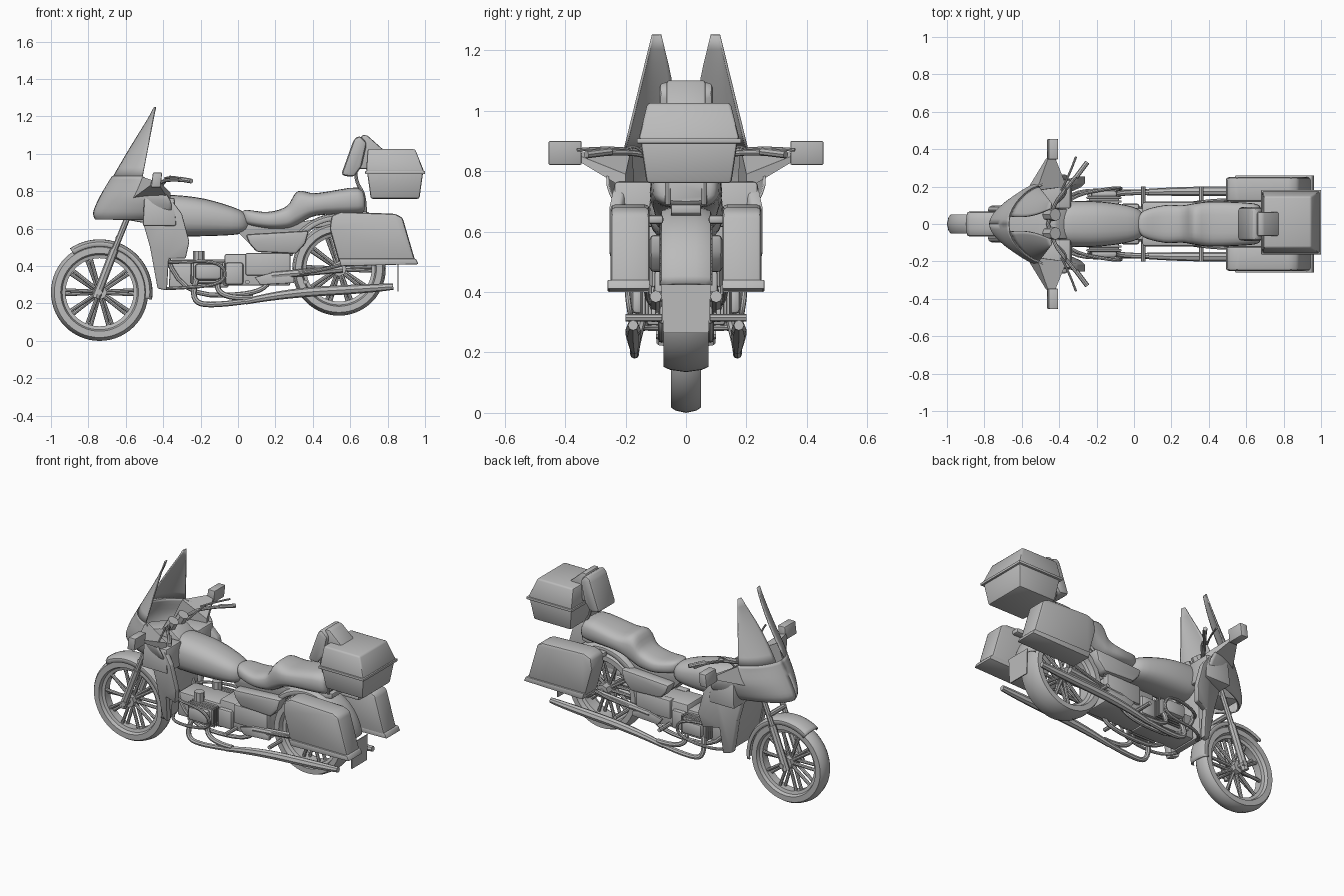
import bpy, bmesh
from math import sin, cos, pi, radians
from mathutils import Vector

default_cube = bpy.data.objects.get("Cube")
if default_cube:
    bpy.data.objects.remove(default_cube)

grey = bpy.data.materials.new("plain_grey")
grey.use_nodes = True
grey.diffuse_color = (.5, .5, .5, 1)
grey.node_tree.nodes["Principled BSDF"].inputs["Base Color"].default_value = grey.diffuse_color


def add(name, mesh, mirror=False, thick=0):
    """Make an object, optionally mirrored to the other side or thickened."""
    mesh.materials.clear()
    mesh.materials.append(grey)
    mesh.shade_smooth()
    mesh.set_sharp_from_angle(angle=radians(38))
    part = bpy.data.objects.new(name, mesh)
    bpy.context.scene.collection.objects.link(part)
    if thick:
        solid = part.modifiers.new("Thickness", 'SOLIDIFY')
        solid.thickness = thick
        solid.offset = 0
    if mirror:
        flip = part.modifiers.new("Mirror", 'MIRROR')
        flip.use_axis = (False, True, False)


def finish(name, bm, bevel=0, **options):
    if bevel:
        bmesh.ops.bevel(bm, geom=bm.edges[:], offset=bevel, segments=2,
                        affect='EDGES', profile=.5)
    bmesh.ops.recalc_face_normals(bm, faces=bm.faces[:])
    mesh = bpy.data.meshes.new(name)
    bm.to_mesh(mesh)
    bm.free()
    add(name, mesh, **options)


def skin(name, rows, wrap_row=False, wrap_all=False, caps=False, **options):
    """Skin rows of points into a sheet, tube or ring."""
    bm = bmesh.new()
    verts = [[bm.verts.new(point) for point in row] for row in rows]
    count, width = len(verts), len(verts[0])
    for i in range(count if wrap_all else count - 1):
        row, following = verts[i], verts[(i + 1) % count]
        for j in range(width if wrap_row else width - 1):
            k = (j + 1) % width
            bm.faces.new((row[j], row[k], following[k], following[j]))
    if caps:
        bm.faces.new(verts[0])
        bm.faces.new(verts[-1])
    finish(name, bm, **options)


def flow(keys, steps=4):
    """Pass a smooth curve through the key values."""
    keys = [Vector(key) for key in keys]
    result = []
    for i in range(len(keys) - 1):
        before, start, end = keys[max(i - 1, 0)], keys[i], keys[i + 1]
        after = keys[min(i + 2, len(keys) - 1)]
        for step in range(steps):
            t = step / steps
            result.append(start + (end - before) * t / 2
                          + (before * 2 - start * 5 + end * 4 - after) * t * t / 2
                          + (start * 3 - before - end * 3 + after) * t ** 3 / 2)
    return result + [keys[-1]]


def loft(name, keys, power=2.8):
    """Rounded cross-sections along x: (x, bottom, top, half width)."""
    def squared(value):
        return abs(value) ** (2 / power) * (1 if value > 0 else -1)
    angles = [2 * pi * i / 24 for i in range(24)]
    rows = [[(x, half * squared(cos(a)), (low + high + (high - low) * squared(sin(a))) / 2)
             for a in angles] for x, low, high, half in flow(keys)]
    skin(name, rows, wrap_row=True, caps=True)


def prism(name, outline, inner, outer, bevel=.01, flare=None, **options):
    """Side outline (x, z) extruded between two y values, with optional flare."""
    bm = bmesh.new()
    face = bm.faces.new([bm.verts.new((x, inner, z)) for x, z in outline])
    for item in bmesh.ops.extrude_face_region(bm, geom=[face])["geom"]:
        if isinstance(item, bmesh.types.BMVert):
            item.co.y = outer
    if flare:
        for vert in bm.verts:
            vert.co.y += flare(vert.co)
    finish(name, bm, bevel, **options)


def block(name, centre, size, top=1, lean=0, bevel=.01, **options):
    """Box whose top may be scaled and moved along x."""
    bm = bmesh.new()
    for vert in bmesh.ops.create_cube(bm, size=1)["verts"]:
        upper = vert.co.z > 0
        vert.co *= Vector((top, top, 1)) if upper else 1
        vert.co = Vector(centre) + vert.co * Vector(size)
        vert.co.x += lean if upper else 0
    finish(name, bm, bevel, **options)


def tubes(name, paths, radius, taper=None, smooth=True, **options):
    """Round bars along one or more paths."""
    curve = bpy.data.curves.new(name, 'CURVE')
    curve.dimensions = '3D'
    curve.bevel_depth, curve.bevel_resolution, curve.use_fill_caps = radius, 2, True
    for path in paths:
        spline = curve.splines.new('NURBS' if smooth and len(path) > 2 else 'POLY')
        spline.points.add(len(path) - 1)
        for i, position in enumerate(path):
            spline.points[i].co = (*position, 1)
            spline.points[i].radius = taper[i] if taper else 1
        if spline.type == 'NURBS':
            spline.order_u, spline.use_endpoint_u, spline.resolution_u = 3, True, 5
    guide = bpy.data.objects.new(name + "_path", curve)
    bpy.context.scene.collection.objects.link(guide)
    depsgraph = bpy.context.evaluated_depsgraph_get()
    mesh = bpy.data.meshes.new_from_object(guide.evaluated_get(depsgraph))
    bpy.data.objects.remove(guide)
    add(name, mesh, **options)


def around(axle, radius, angle, y=0):
    return Vector((axle.x + radius * cos(angle), y, axle.z + radius * sin(angle)))


def arc(name, axle, profile, start=0, end=360, steps=56, **options):
    """Profile (radius, y) turned about a wheel axle."""
    full = end - start == 360
    angles = [radians(start + (end - start) * i / steps) for i in range(steps if full else steps + 1)]
    rows = [[around(axle, r, a, y) for r, y in profile] for a in angles]
    skin(name, rows, wrap_all=full, **options)


def mudguard(name, axle, radius, half, start, end):
    bends = [i * pi / 8 for i in range(-4, 5)]
    profile = [(radius + .035 * max(cos(a), 0) ** .5, half * sin(a)) for a in bends]
    arc(name, axle, profile, start, end, 30, thick=.006)


# Wheels: tyre with rim, hub, paired spokes, axle
front_axle, rear_axle = Vector((-.74, 0, .26)), Vector((.54, 0, .385))
for end, axle, size, half in (("front", front_axle, .26, .05), ("rear", rear_axle, .25, .075)):
    side = [(size * r, half * y) for r, y in ((1, 0), (.97, .7), (.93, 1), (.8, 1), (.77, .6), (.7, .5))]
    arc(end + "_tyre", axle, [(r, -y) for r, y in side[:0:-1]] + side, wrap_row=True)
    tubes(end + "_hub", [[axle - Vector((0, half, 0)), axle + Vector((0, half, 0))]], .04)
    tubes(end + "_axle", [[axle - Vector((0, .1, 0)), axle + Vector((0, .1, 0))]], .016)
    spokes = []
    for i in range(10):
        for way in (-1, 1):
            angle = 2 * pi * i / 10 + way * .06
            spokes.append([around(axle, .03, angle + way * .1, way * half * .3),
                           around(axle, size * .74, angle, way * half * .2)])
    tubes(end + "_spokes", spokes, .01)

# Mudguards
mudguard("front_mudguard", front_axle, .245, .065, -8, 124)
mudguard("rear_mudguard", rear_axle, .26, .085, 8, 165)
block("rear_flap", (.855, 0, .345), (.006, .15, .16), top=1.1, bevel=0)

# Front fork
tubes("fork_lower", [[(-.76, .075, .23), (-.66, .075, .49)]], .023, mirror=True)
tubes("fork_upper", [[(-.68, .075, .44), (-.55, .075, .76)]], .016, mirror=True)
tubes("fork_brace", [[(-.64, -.08, .55), (-.64, .08, .55)]], .016)


# Fairing: wedge-shaped sheet, each level given as height, front x, back x, half width
def bow(height, front, back, half, start=0):
    angles = [(start + (1 - start) * i / 12) * pi / 2 for i in range(13)]
    return [(back + (front - back) * max(cos(a), 0) ** 1.4, half * sin(a) ** 1.1, height) for a in angles]


shell = flow([(.65, -.76, -.45, .17), (.69, -.77, -.36, .23), (.78, -.73, -.38, .26), (.88, -.67, -.51, .2)])
skin("fairing", [bow(*level) for level in shell], thick=.008, mirror=True)

# Windshield split down the middle, narrowing to two tips
bottom, tip = Vector(shell[-1]), Vector((1.25, -.45, -.44, .11))
levels = [i / 8 for i in range(9)]
skin("windshield", [bow(*bottom.lerp(tip, t), .15 + .4 * t ** 3) for t in levels], thick=.008, mirror=True)

# Fairing wings that carry the mirrors
skin("fairing_wing", [[(-.58, .17, .75), (-.36, .2, .74), (-.36, .2, .79), (-.52, .18, .88)],
                      [(-.47, .35, .83), (-.42, .35, .83), (-.42, .35, .85), (-.46, .35, .86)]],
     wrap_row=True, caps=True, mirror=True)

# Fairing inside and leg shields
prism("fairing_floor", [(-.72, .67), (-.67, .74), (-.5, .8), (-.42, .81), (-.35, .76), (-.34, .64), (-.5, .63)],
      -.08, .08)
block("fairing_inner", (-.42, .16, .69), (.18, .17, .15), top=.9, mirror=True)
prism("leg_shield", [(-.51, .64), (-.47, .5), (-.43, .28), (-.38, .27), (-.37, .44), (-.28, .44),
                     (-.26, .53), (-.3, .68), (-.36, .76)],
      -.02, .02, .008, lambda co: .29 + .45 * co.x + .12 * co.z, mirror=True)
prism("radiator", [(-.49, .64), (-.42, .29), (-.38, .29), (-.36, .64)], -.13, .13)

# Mirrors and instruments
block("mirror", (-.44, .4, .86), (.05, .11, .08), lean=.01, bevel=.006, mirror=True)
tubes("gauge", [[(-.46, .05, .79), (-.42, .05, .86)]], .034, mirror=True)

# Handlebar, grips and levers
tubes("handlebar", [[(-.46, 0, .82), (-.43, .1, .83), (-.38, .17, .87), (-.25, .33, .855)]], .01, mirror=True)
tubes("grip", [[(-.31, .25, .865), (-.25, .33, .855)]], .013, mirror=True)
tubes("lever", [[(-.39, .18, .87), (-.35, .25, .88), (-.31, .36, .87)]], .006, mirror=True)
tubes("control_cable", [[(-.37, .2, .87), (-.34, .16, .91), (-.43, .1, .8)]], .005, mirror=True)

# Tank and seat
loft("fuel_tank", [(-.4, .58, .76, .1), (-.36, .56, .78, .12), (-.18, .56, .76, .12),
                   (0, .57, .705, .09), (.06, .6, .66, .04)], power=2.5)
loft("seat", [(.02, .65, .69, .02), (.05, .62, .7, .07), (.16, .6, .69, .1), (.26, .6, .72, .1),
              (.32, .62, .8, .11), (.42, .67, .79, .12), (.64, .68, .82, .11), (.68, .7, .76, .08)], power=3)

# Frame core and side covers
prism("frame_core", [(-.38, .6), (.35, .64), (.7, .69), (.7, .66), (.4, .6), (.3, .5), (.08, .5), (0, .58)],
      -.05, .05, bevel=.005)
prism("side_cover", [(.04, .57), (.38, .59), (.36, .52), (.31, .465), (.1, .475), (.06, .52)],
      .04, .12, bevel=.015, mirror=True)

# Flat engine: crankcase, gearbox, cylinders, intakes
block("crankcase", (-.21, 0, .36), (.32, .17, .15), top=.95)
block("gearbox", (.1, 0, .38), (.36, .18, .17), top=.95)
block("cylinder", (-.16, .1, .37), (.16, .1, .1), mirror=True)
block("valve_cover", (-.16, .16, .37), (.14, .04, .085), bevel=.016, mirror=True)
fin = [(-.25, .31), (-.07, .31), (-.07, .42), (-.25, .42), (-.25, .31)]
tubes("cylinder_fins", [[(x, y, z) for x, z in fin] for y in (.1, .12, .14)], .006, smooth=False, mirror=True)
tubes("intake", [[(-.21, .09, .38), (-.21, .09, .48)]], .03, mirror=True)
block("clutch_cover", (-.02, .08, .36), (.1, .06, .12), bevel=.016, mirror=True)
block("battery_case", (.16, .08, .41), (.24, .05, .12), mirror=True)

# Guard bars, frame rails, swingarm and foot pegs
tubes("guard_bar", [[(-.37, .09, .42), (-.35, .15, .42), (-.08, .2, .43), (-.06, .18, .3),
                     (-.36, .18, .28), (-.39, .09, .28)]], .009, mirror=True)
tubes("frame_rail", [[(-.4, .08, .55), (-.36, .08, .25), (.1, .08, .24), (.2, .08, .35), (.25, .08, .55)]],
      .013, mirror=True)
tubes("swingarm", [[(.18, .1, .35), (.56, .1, .385)]], .02, mirror=True)
tubes("bag_stay", [[(.3, .11, .36), (.43, .13, .37), (.56, .13, .41)]], .009, mirror=True)
tubes("footpeg", [[(x, .08, .315), (x, .2, .315)] for x in (.05, .36)], .012, mirror=True)
prism("peg_bracket", [(.09, .34), (.2, .37), (.3, .34), (.3, .31), (.12, .3)], .1, .115, bevel=.003, mirror=True)

# Exhausts
tubes("header_pipe", [[(-.22, .14, .33), (-.26, .17, .22), (-.14, .17, .18), (.16, .17, .23)],
                      [(-.1, .14, .33), (-.15, .17, .22), (.08, .17, .23)]], .015, mirror=True)
tubes("muffler", [[(.04, .17, .21), (.24, .175, .255), (.7, .175, .28), (.83, .175, .29)]],
      .026, taper=[.6, 1, 1, .65], mirror=True)

# Saddlebags with lower lip and mount
prism("saddlebag", [(.5, .67), (.55, .69), (.84, .68), (.88, .66), (.95, .42), (.54, .42), (.49, .6)],
      .12, .25, .016, mirror=True)
prism("saddlebag_lip", [(.54, .44), (.95, .44), (.965, .41), (.55, .4)], .12, .26, bevel=.005, mirror=True)
block("saddlebag_mount", (.65, .1, .64), (.3, .05, .03), mirror=True)

# Top box, rim and lid
block("top_box", (.84, .01, .83), (.26, .28, .14), top=1.15)
block("top_box_rim", (.84, .01, .9), (.32, .345, .016), bevel=.003)
block("top_box_lid", (.84, .01, .965), (.31, .335, .12), top=.82, lean=-.02)

# Backrest with shell and stay
prism("backrest", [(.55, .885), (.62, 1.08), (.65, 1.1), (.69, 1.06), (.66, .93), (.62, .875)],
      -.09, .09, bevel=.02)
prism("backrest_shell", [(.64, .92), (.66, 1.1), (.69, 1.1), (.78, 1.02), (.72, .92)], -.065, .065)
tubes("backrest_stay", [[(.63, .06, .9), (.63, .06, .85), (.68, .06, .78), (.68, .06, .69)]], .009, mirror=True)
